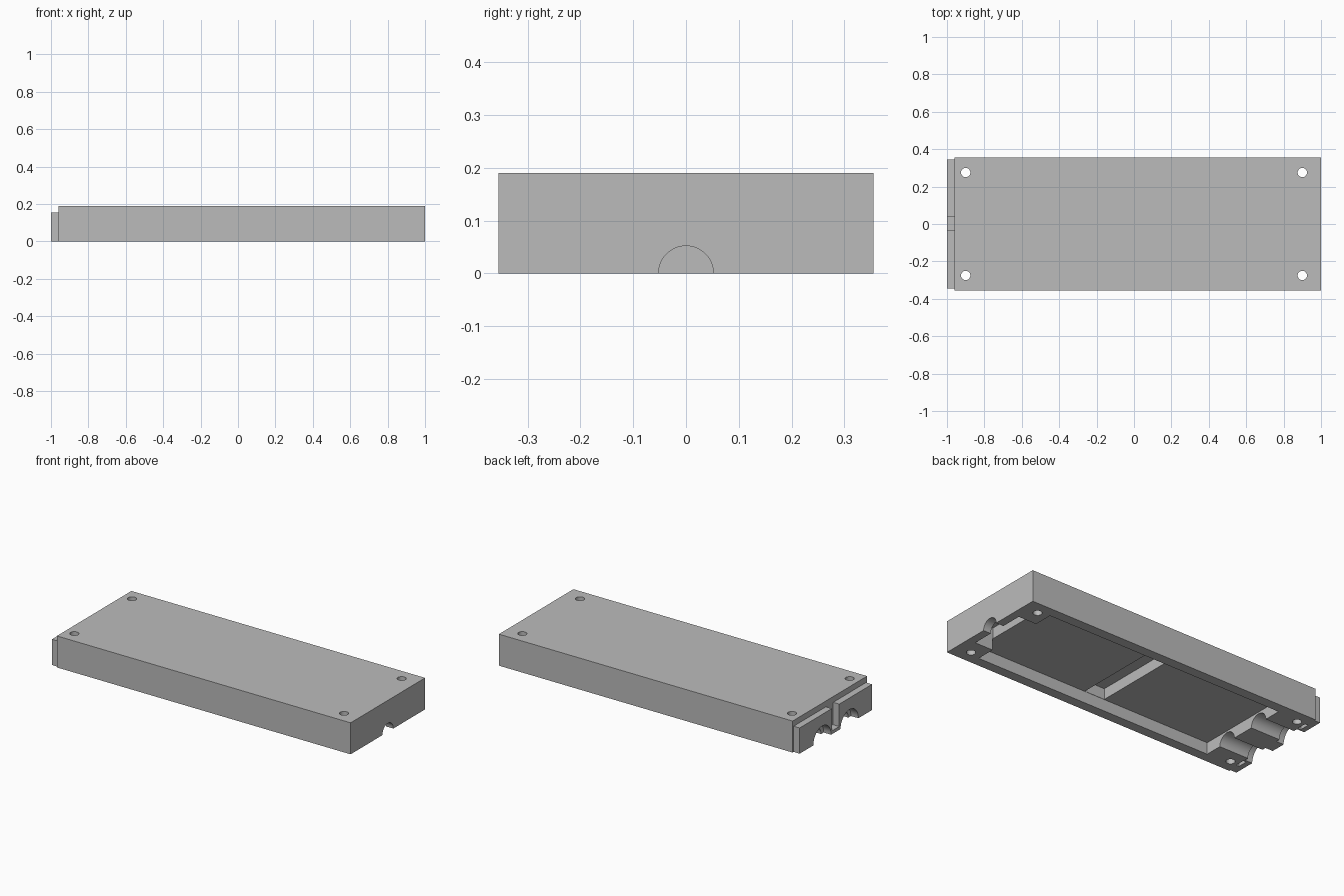
import bpy, math

# Remove the default object
if "Cube" in bpy.data.objects:
    bpy.data.objects.remove(bpy.data.objects["Cube"], do_unlink=True)

# Single plain colour
grey = bpy.data.materials.new("plain_grey")
grey.use_nodes = True
COLOUR = (0.5, 0.5, 0.5, 1)
grey.diffuse_color = COLOUR
grey.node_tree.nodes["Principled BSDF"].inputs["Base Color"].default_value = COLOUR


def finish(ob, name):
    ob.name = name
    ob.data.materials.append(grey)
    return ob


def box(name, x0, x1, y0, y1, z0, z1):
    bpy.ops.mesh.primitive_cube_add(
        size=1, location=((x0 + x1) / 2, (y0 + y1) / 2, (z0 + z1) / 2))
    ob = bpy.context.object
    ob.scale = (x1 - x0, y1 - y0, z1 - z0)
    bpy.ops.object.transform_apply(location=True, rotation=True, scale=True)
    return finish(ob, name)


def rod_x(name, x0, x1, y, r):
    bpy.ops.mesh.primitive_cylinder_add(
        vertices=48, radius=r, depth=x1 - x0,
        location=((x0 + x1) / 2, y, 0), rotation=(0, math.pi / 2, 0))
    return finish(bpy.context.object, name)


def rod_z(name, x, y, r):
    bpy.ops.mesh.primitive_cylinder_add(
        vertices=32, radius=r, depth=1, location=(x, y, 0))
    return finish(bpy.context.object, name)


def combine(target, other, operation="DIFFERENCE"):
    other.hide_render = True
    mod = target.modifiers.new("cut", "BOOLEAN")
    mod.object, mod.operation, mod.solver = other, operation, "EXACT"
    bpy.context.view_layer.objects.active = target
    bpy.ops.object.modifier_apply(modifier=mod.name)
    bpy.data.objects.remove(other, do_unlink=True)


# Shell block with a lower tongue on one end
shell = box("enclosure_shell", -0.96, 1, -0.355, 0.355, 0, 0.19)
combine(shell, box("end_tongue", -1, -0.9, -0.345, 0.345, 0, 0.155), "UNION")

# Main cavity, deeper cross groove and deeper end pocket
combine(shell, box("main_cavity", -0.755, 0.83, -0.295, 0.295, -0.1, 0.07))
combine(shell, box("cross_groove", -0.04, 0.095, -0.293, 0.293, 0.03, 0.135))
combine(shell, box("end_pocket", 0.828, 0.95, -0.18, 0.18, -0.1, 0.135))

# Half-round cable exit at the plain end
combine(shell, rod_x("cable_exit", 0.92, 1.1, 0, 0.052))

# Slot in the middle of the tongue
combine(shell, box("tongue_slot", -1.1, -0.958, -0.032, 0.038, 0.02, 0.17))

# Paired channels, arches and small slits on the tongue end
for s in (-1, 1):
    combine(shell, rod_x("cable_channel", -1.1, -0.73, s * 0.13, 0.06))
    combine(shell, rod_x("tongue_arch", -1.1, -0.95, s * 0.13, 0.085))
    combine(shell, box("slit", -0.968, -0.948,
                       s * 0.255 - 0.03, s * 0.255 + 0.03, -0.1, 0.03))
    # Corner screw holes
    for x in (-0.9, 0.9):
        combine(shell, rod_z("screw_hole", x, s * 0.275, 0.025))

# Keep flat faces crisp and the round holes smooth
bpy.ops.object.select_all(action="DESELECT")
shell.select_set(True)
bpy.context.view_layer.objects.active = shell
bpy.ops.object.shade_smooth_by_angle(angle=math.radians(30))
